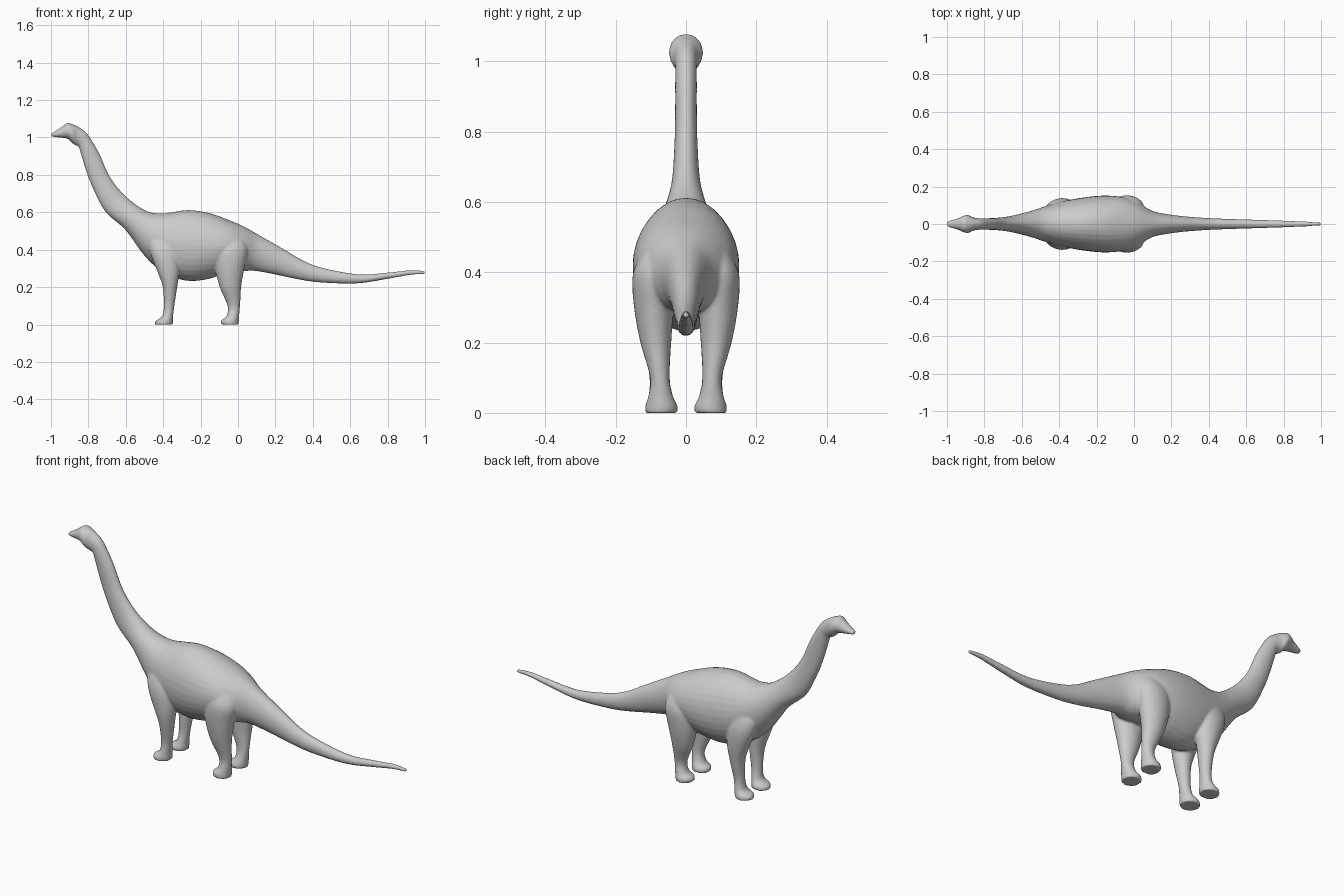
import bpy, bmesh, math
from mathutils import Vector

# Long-body stations: top x, top z, bottom x, bottom z, half width
HEAD = [
    (-1.0, 1.022, -.999, 1.006, .013), (-.975, 1.035, -.972, 1.002, .022),
    (-.94, 1.058, -.94, .998, .031), (-.91, 1.078, -.908, .992, .045),
    (-.885, 1.071, -.886, .970, .048), (-.855, 1.058, -.868, .958, .036),
]
NECK = [
    (-.81, 1.025, -.852, .95, .031), (-.77, .965, -.838, .905, .031),
    (-.735, .90, -.815, .83, .031), (-.685, .79, -.78, .738, .033),
    (-.605, .69, -.71, .604, .042), (-.50, .612, -.604, .508, .068),
]
TORSO = [
    (-.417, .593, -.497, .364, .10), (-.35, .601, -.40, .28, .122),
    (-.26, .612, -.28, .235, .142), (-.15, .595, -.16, .243, .152),
    (-.05, .559, -.05, .28, .142), (.03, .525, .03, .285, .11),
]
TAIL = [
    (.117, .476, .09, .287, .068), (.25, .40, .20, .267, .046),
    (.358, .337, .33, .24, .035), (.465, .30, .45, .224, .029),
    (.65, .268, .64, .220, .023), (.81, .279, .80, .244, .018),
    (.92, .290, .92, .265, .013), (1.0, .286, 1.0, .27, .008),
]
# Leg stations: z, x min, x max, y inner, y outer
HIND_LEG = [
    (0, -.09, .003, .024, .116), (.022, -.09, .005, .024, .116),
    (.045, -.062, .006, .036, .108), (.10, -.056, .011, .047, .102),
    (.20, -.098, .017, .042, .130), (.30, -.122, .034, .035, .148),
    (.39, -.125, .052, .03, .152), (.45, -.10, .035, .03, .128),
    (.49, -.07, .0, .04, .10),
]
FRONT_LEG = [
    (0, -.445, -.348, .024, .116), (.020, -.44, -.347, .024, .116),
    (.045, -.405, -.347, .036, .108), (.10, -.397, -.340, .046, .104),
    (.20, -.402, -.325, .042, .123), (.28, -.430, -.312, .038, .135),
    (.37, -.465, -.310, .03, .137), (.44, -.475, -.325, .03, .118),
    (.49, -.44, -.35, .04, .09),
]


def smooth_path(rows, steps):
    """Catmull-Rom interpolation of station rows."""
    pts = [rows[0]] + rows + [rows[-1]]
    out = []
    for p0, p1, p2, p3 in zip(pts, pts[1:], pts[2:], pts[3:]):
        for s in range(steps):
            t = s / steps
            out.append([b + .5 * t * (c - a + t * (2*a - 5*b + 4*c - d + t * (3*(b - c) + d - a)))
                        for a, b, c, d in zip(p0, p1, p2, p3)])
    return out + [list(rows[-1])]


def loft(bm, rings):
    loops = [[bm.verts.new(p) for p in ring] for ring in rings]
    n = len(loops[0])
    for a, b in zip(loops, loops[1:]):
        for i in range(n):
            j = (i + 1) % n
            bm.faces.new((a[i], a[j], b[j], b[i]))
    bm.faces.new(loops[0])
    bm.faces.new(loops[-1])


def body_ring(row, n=32):
    tx, tz, bx, bz, w = row
    mid = Vector(((tx + bx) / 2, 0, (tz + bz) / 2))
    up = Vector((tx, 0, tz)) - mid
    angles = [2 * math.pi * i / n for i in range(n)]
    return [mid + up * math.cos(a) + Vector((0, w * math.sin(a), 0)) for a in angles]


def leg_ring(row, side, n=24):
    z, x0, x1, y0, y1 = row
    angles = [2 * math.pi * i / n for i in range(n)]
    return [Vector(((x0 + x1) / 2 + (x1 - x0) / 2 * math.cos(a),
                    side * ((y0 + y1) / 2 + (y1 - y0) / 2 * math.sin(a)), max(z, 0)))
            for a in angles]


bm = bmesh.new()
# Head, neck, torso and tail as one continuous loft
loft(bm, [body_ring(r) for r in smooth_path(HEAD + NECK + TORSO + TAIL, 5)])
# Four legs, mirrored left and right
for leg in (HIND_LEG, FRONT_LEG):
    for side in (-1, 1):
        loft(bm, [leg_ring(r, side) for r in smooth_path(leg, 4)])
bmesh.ops.recalc_face_normals(bm, faces=bm.faces)

mesh = bpy.data.meshes.new("long_necked_dinosaur")
bm.to_mesh(mesh)
bm.free()
dino = bpy.data.objects.new("long_necked_dinosaur", mesh)
bpy.context.collection.objects.link(dino)

# Fuse the legs into the body and soften the joins
remesh = dino.modifiers.new("fuse", 'REMESH')
remesh.mode = 'VOXEL'
remesh.voxel_size = .006
remesh.use_smooth_shade = True
soften = dino.modifiers.new("soften", 'SMOOTH')
soften.factor = .5
soften.iterations = 5
